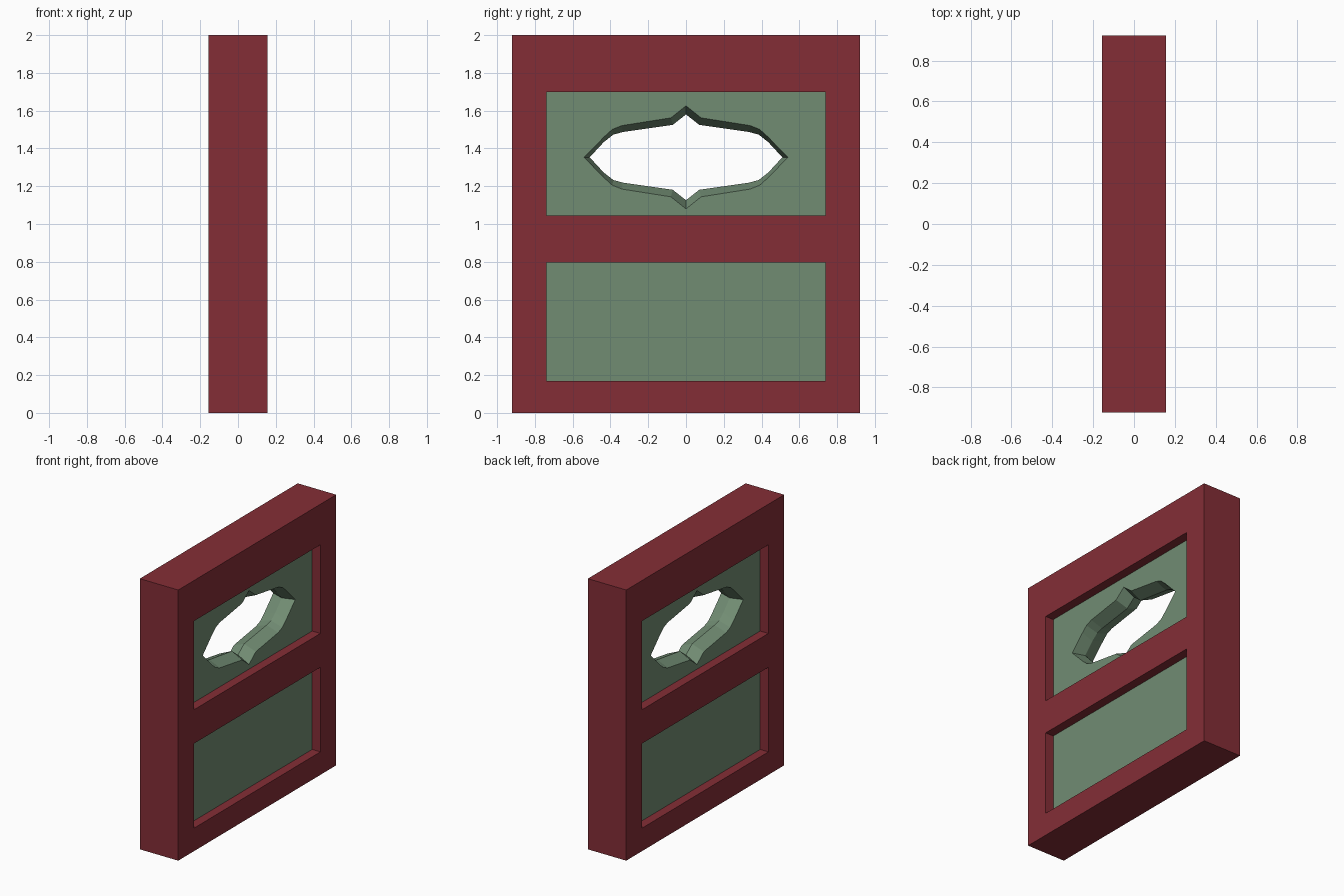
import bpy, bmesh
from mathutils import Vector

if "Cube" in bpy.data.objects:
    bpy.data.objects.remove(bpy.data.objects["Cube"])

HX, HY, H = 0.157, 0.922, 2.0          # frame half thickness, half width, height
OY = 0.738                             # half width of the openings
LOWER, UPPER = (0.17, 0.795), (1.045, 1.70)
PX = 0.09                              # half thickness of the panels
LIP = 0.01                             # panels are let into the frame


def material(name, rgb):
    m = bpy.data.materials.new(name)
    m.diffuse_color = (*rgb, 1)
    m.use_nodes = True
    m.node_tree.nodes["Principled BSDF"].inputs["Base Color"].default_value = m.diffuse_color
    return m


def finish(bm, name, mat):
    bmesh.ops.remove_doubles(bm, verts=bm.verts, dist=1e-5)
    bmesh.ops.recalc_face_normals(bm, faces=bm.faces)
    me = bpy.data.meshes.new(name)
    bm.to_mesh(me)
    bm.free()
    me.materials.append(mat)
    ob = bpy.data.objects.new(name, me)
    bpy.context.collection.objects.link(ob)
    return ob


def ring(bm, x, pts):
    return [bm.verts.new((x, y, z)) for y, z in pts]


def bridge(bm, a, b):
    n = len(a)
    for i in range(n):
        bm.faces.new((a[i], a[(i + 1) % n], b[(i + 1) % n], b[i]))


def rect(z0, z1, hy):
    return [(-hy, z0), (hy, z0), (hy, z1), (-hy, z1)]


def mirrored_outline(quarter, cz):
    """Mirror a quarter outline (side tip to top tip) into a closed loop."""
    top = quarter + [(-y, z) for y, z in quarter[-2::-1]]
    loop = top + [(-y, -z) for y, z in top[1:-1]]
    return [(y, cz + z) for y, z in loop]


red = material("dark red", (0.231, 0.027, 0.037))
green = material("sage green", (0.165, 0.262, 0.171))

# Frame: stiles and rails as a cell grid, extruded through the thickness
bm = bmesh.new()
ys = [-HY, -OY, OY, HY]
zs = [0, *LOWER, *UPPER, H]
for i in range(3):
    for j in range(5):
        if i == 1 and j in (1, 3):
            continue
        bm.faces.new(ring(bm, -HX, [(ys[i], zs[j]), (ys[i + 1], zs[j]),
                                    (ys[i + 1], zs[j + 1]), (ys[i], zs[j + 1])]))
bmesh.ops.remove_doubles(bm, verts=bm.verts, dist=1e-5)
ext = bmesh.ops.extrude_face_region(bm, geom=bm.faces[:], use_keep_orig=True)
bmesh.ops.translate(bm, vec=Vector((2 * HX, 0, 0)),
                    verts=[g for g in ext["geom"] if isinstance(g, bmesh.types.BMVert)])
finish(bm, "frame", red)

# Lower panel: plain slab
bm = bmesh.new()
outline = rect(LOWER[0] - LIP, LOWER[1] + LIP, OY + LIP)
a, b = ring(bm, -PX, outline), ring(bm, PX, outline)
bridge(bm, a, b)
bm.faces.new(a)
bm.faces.new(b)
finish(bm, "lower_panel", green)

# Upper panel: slab with an ornamental hole, bevelled to a ridge mid-thickness
wide = [(0.54, 0), (0.432, 0.11), (0.39, 0.148), (0.34, 0.168), (0.08, 0.209), (0, 0.273)]
narrow = [(0.51, 0), (0.436, 0.08), (0.385, 0.12), (0.335, 0.134), (0.07, 0.172), (0, 0.227)]
CZ = 1.353
bm = bmesh.new()
outline = rect(UPPER[0] - LIP, UPPER[1] + LIP, OY + LIP)
ridge = ring(bm, 0, mirrored_outline(narrow, CZ))
rims = []
for s in (-1, 1):
    rim = ring(bm, s * PX, outline)
    hole = ring(bm, s * PX, mirrored_outline(wide, CZ))
    bridge(bm, hole, ridge)
    edges = []
    for loop in (rim, hole):
        for i, v in enumerate(loop):
            w = loop[(i + 1) % len(loop)]
            edges.append(bm.edges.get((v, w)) or bm.edges.new((v, w)))
    bmesh.ops.triangle_fill(bm, edges=edges, use_beauty=True, normal=(s, 0, 0))
    rims.append(rim)
bridge(bm, *rims)
finish(bm, "upper_panel", green)
